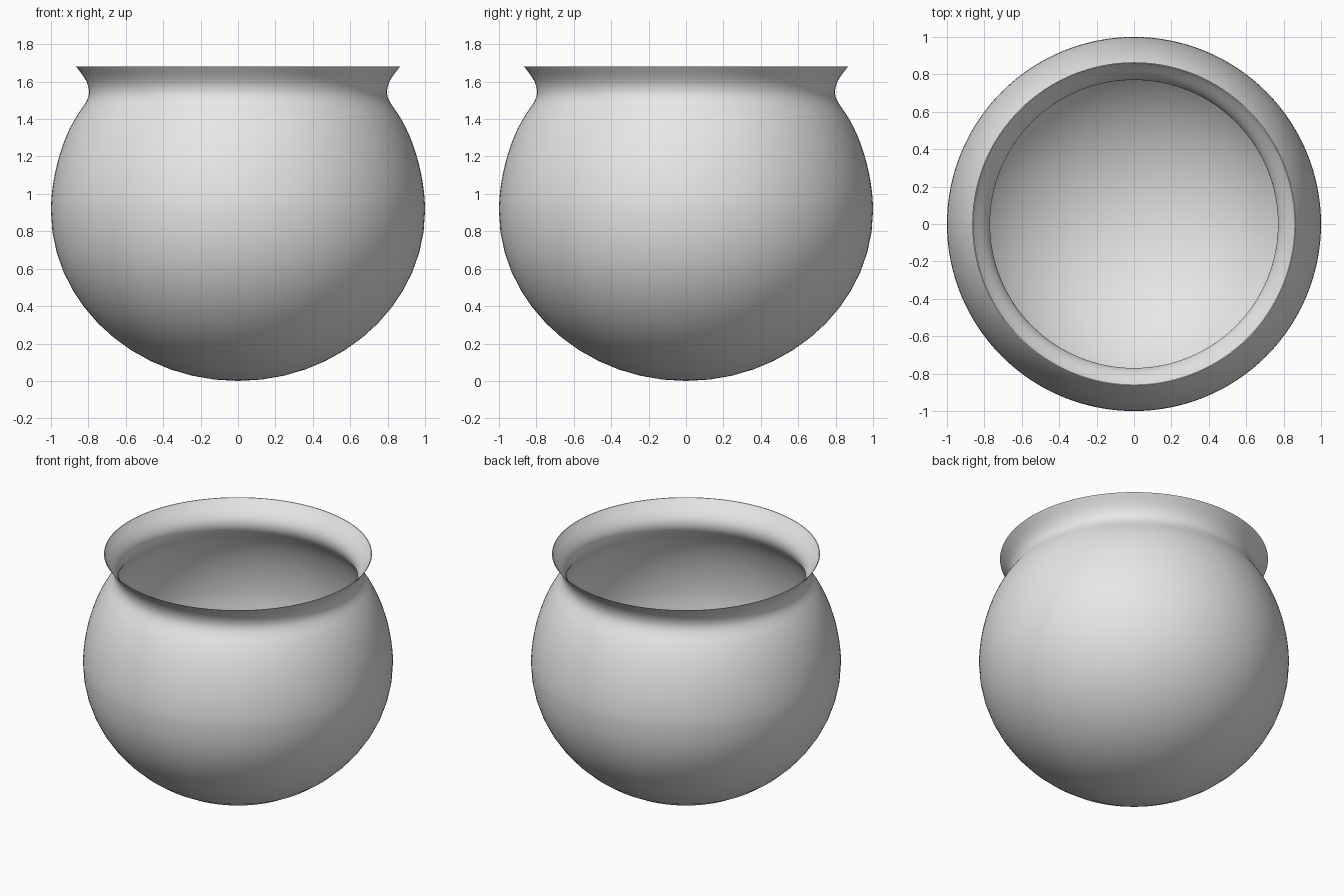
import bpy, bmesh, math
from mathutils import Vector
from mathutils.geometry import interpolate_bezier

default_cube = bpy.data.objects.get("Cube")
if default_cube:
    bpy.data.objects.remove(default_cube, do_unlink=True)

SIDES = 128
STEPS = 14

# Half-profile of the thin-walled pot as Bezier spans (radius, height)
outer_wall = [
    [(0, 0), (0.55, 0), (1, 0.41), (1, 0.91)],
    [(1, 0.91), (1, 1.07), (0.95, 1.28), (0.86, 1.42)],
    [(0.86, 1.42), (0.828, 1.47), (0.797, 1.50), (0.797, 1.545)],
    [(0.797, 1.545), (0.797, 1.60), (0.835, 1.64), (0.865, 1.68)],
]
inner_wall = [
    [(0.86, 1.68), (0.83, 1.635), (0.77, 1.59), (0.77, 1.53)],
    [(0.77, 1.53), (0.77, 1.48), (0.80, 1.455), (0.838, 1.40)],
    [(0.838, 1.40), (0.923, 1.27), (0.97, 1.07), (0.97, 0.91)],
    [(0.97, 0.91), (0.97, 0.42), (0.54, 0.03), (0, 0.03)],
]


def trace(spans):
    """Sample joined Bezier spans into points in the XZ plane."""
    points = []
    for span in spans:
        knot_a, handle_a, handle_b, knot_b = (Vector((r, 0, z)) for r, z in span)
        samples = interpolate_bezier(knot_a, handle_a, handle_b, knot_b, STEPS)
        points += samples[1:] if points else samples
    return points


def lathe(name, points, material):
    """Revolve a profile around the vertical axis."""
    bm = bmesh.new()
    verts = [bm.verts.new(p) for p in points]
    edges = [bm.edges.new(pair) for pair in zip(verts, verts[1:])]
    bmesh.ops.spin(bm, geom=verts + edges, cent=(0, 0, 0), axis=(0, 0, 1),
                   angle=math.tau, steps=SIDES, use_duplicate=False)
    bmesh.ops.remove_doubles(bm, verts=bm.verts, dist=0.0005)
    bmesh.ops.recalc_face_normals(bm, faces=bm.faces)
    mesh = bpy.data.meshes.new(name)
    bm.to_mesh(mesh)
    bm.free()
    mesh.materials.append(material)
    obj = bpy.data.objects.new(name, mesh)
    bpy.context.collection.objects.link(obj)
    return obj


# Plain light grey
grey = bpy.data.materials.new("light grey")
grey.use_nodes = True
colour = (0.8, 0.8, 0.8, 1)
grey.diffuse_color = colour
grey.node_tree.nodes["Principled BSDF"].inputs["Base Color"].default_value = colour

# Round pot with a pinched neck and flared lip
pot = lathe("round_pot", trace(outer_wall) + trace(inner_wall), grey)
bpy.ops.object.select_all(action="DESELECT")
pot.select_set(True)
bpy.context.view_layer.objects.active = pot
bpy.ops.object.shade_smooth_by_angle(angle=math.radians(40))
